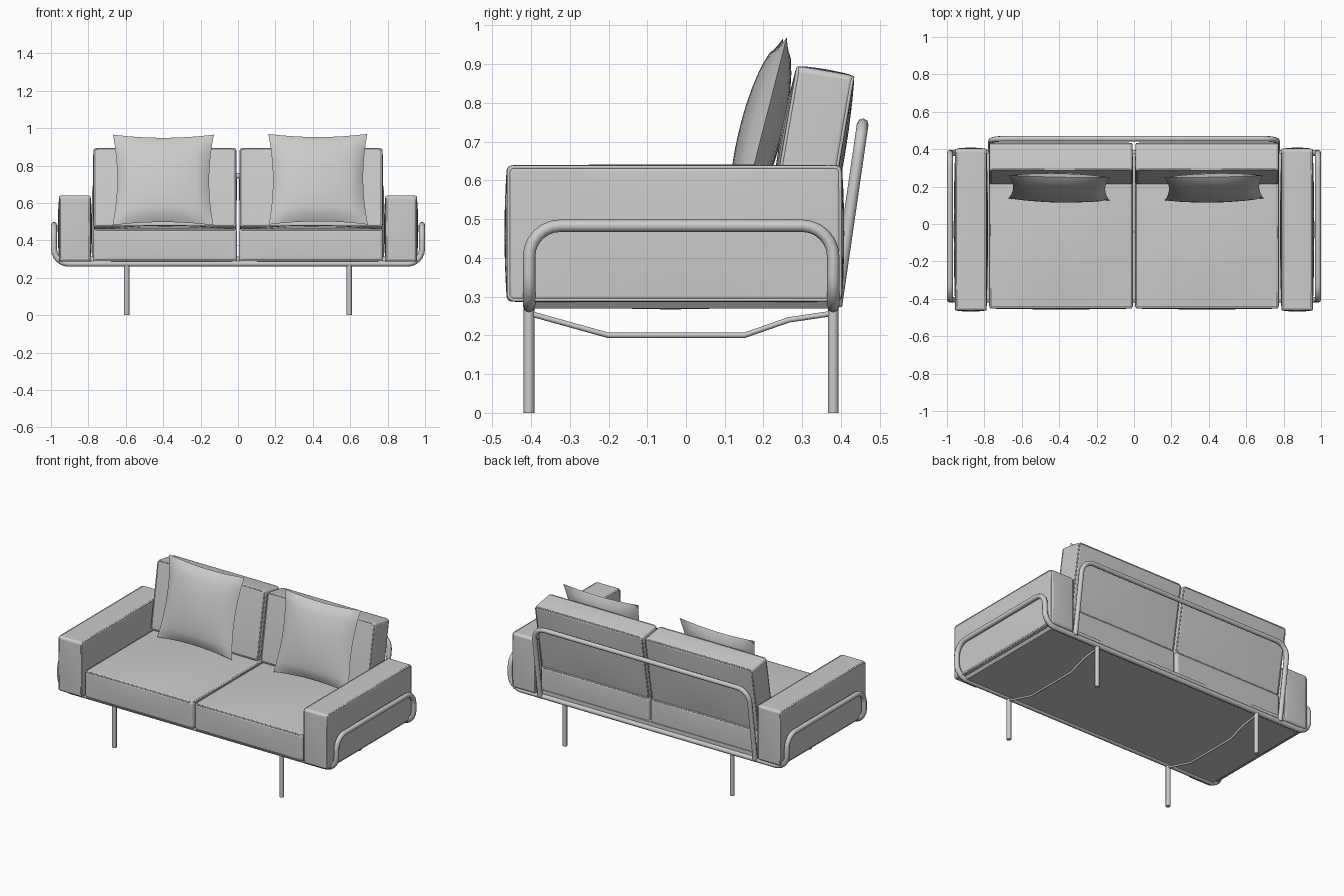
import bpy, bmesh
from mathutils import Vector, Matrix

cube = bpy.data.objects.get("Cube")
if cube:
    bpy.data.objects.remove(cube)


def activate(obj):
    bpy.ops.object.select_all(action='DESELECT')
    obj.select_set(True)
    bpy.context.view_layer.objects.active = obj


def add_mesh(name, bm, matrix=Matrix(), angle=0.6):
    mesh = bpy.data.meshes.new(name)
    bmesh.ops.recalc_face_normals(bm, faces=bm.faces)
    bm.to_mesh(mesh)
    bm.free()
    obj = bpy.data.objects.new(name, mesh)
    bpy.context.collection.objects.link(obj)
    obj.matrix_world = matrix
    activate(obj)
    bpy.ops.object.shade_smooth_by_angle(angle=angle)
    return obj


def fillet(points, radius, closed, steps=6):
    """Round the corners of a polyline."""
    pts = [Vector(p) for p in points]
    out = []
    for i, p in enumerate(pts):
        if radius == 0 or (not closed and i in (0, len(pts) - 1)):
            out.append(p)
            continue
        a = p + (pts[i - 1] - p).normalized() * radius
        b = p + (pts[(i + 1) % len(pts)] - p).normalized() * radius
        c, d = a.lerp(p, 0.55), b.lerp(p, 0.55)
        for k in range(steps + 1):
            t = k / steps
            u = 1 - t
            out.append(a * u**3 + c * 3 * u * u * t + d * 3 * u * t * t + b * t**3)
    return out


def tube(name, points, thickness, radius=0.0, closed=False, matrix=Matrix()):
    curve = bpy.data.curves.new(name, 'CURVE')
    curve.dimensions = '3D'
    curve.bevel_depth = thickness
    curve.bevel_resolution = 2
    curve.use_fill_caps = True
    path = fillet(points, radius, closed)
    spline = curve.splines.new('POLY')
    spline.points.add(len(path) - 1)
    for point, co in zip(spline.points, path):
        point.co = (*co, 1)
    spline.use_cyclic_u = closed
    obj = bpy.data.objects.new(name, curve)
    bpy.context.collection.objects.link(obj)
    obj.matrix_world = matrix
    activate(obj)
    bpy.ops.object.convert(target='MESH')
    bpy.ops.object.shade_smooth_by_angle(angle=0.8)


def cushion(name, size, centre, crown, thin, lean=0.0):
    """Soft box whose faces swell by crown, with piping around its two broad faces."""
    half = Vector(size) / 2
    matrix = Matrix.Translation(centre) @ Matrix.Rotation(lean, 4, 'X')
    bm = bmesh.new()
    bmesh.ops.create_cube(bm, size=2)
    bmesh.ops.subdivide_edges(bm, edges=bm.edges[:], cuts=5, use_grid_fill=True)
    for v in bm.verts:
        unit = v.co.copy()
        for axis in range(3):
            b, c = unit[(axis + 1) % 3], unit[(axis + 2) % 3]
            swell = crown[axis] * (1 - b * b) * (1 - c * c)
            v.co[axis] = unit[axis] * (half[axis] + swell)
    obj = add_mesh(name, bm, matrix)
    bevel = obj.modifiers.new("soft_edges", 'BEVEL')
    bevel.width = 0.014
    bevel.segments = 3
    bevel.limit_method = 'ANGLE'
    bevel.angle_limit = 0.9

    p, q = [axis for axis in range(3) if axis != thin]
    for side in (-1, 1):
        loop = []
        for a, b in ((-1, -1), (1, -1), (1, 1), (-1, 1)):
            corner = Vector()
            corner[thin] = side * (half[thin] - 0.005)
            corner[p] = a * (half[p] - 0.005)
            corner[q] = b * (half[q] - 0.005)
            loop.append(corner)
        tube(name + "_piping", loop, 0.005, 0.015, True, matrix)


def pillow(name, centre, width, height, depth, lean, yaw):
    """Scatter pillow with pinched corners and a thin seam."""
    bm = bmesh.new()
    for side in (-1, 1):
        grid = bmesh.ops.create_grid(bm, x_segments=14, y_segments=14, size=1)
        for v in grid["verts"]:
            u, w = v.co.x, v.co.y
            swell = max(0, (1 - u * u) * (1 - w * w)) ** 0.5
            v.co = (u * width / 2 * (1 - 0.09 * (1 - w * w)),
                    side * depth / 2 * swell,
                    w * height / 2 * (1 - 0.07 * (1 - u * u)))
    bmesh.ops.remove_doubles(bm, verts=bm.verts, dist=0.0005)
    matrix = (Matrix.Translation(centre) @ Matrix.Rotation(yaw, 4, 'Z')
              @ Matrix.Rotation(lean, 4, 'X'))
    add_mesh(name, bm, matrix, 1.0)


# Main tubular frame: long rails that turn up and wrap both arms
FRONT, BACK, RAIL, HOOP, END = -0.405, 0.38, 0.275, 0.483, 0.984
tube("base_frame", [
    (-END, FRONT, RAIL), (END, FRONT, RAIL), (END, FRONT, HOOP), (END, BACK, HOOP),
    (END, BACK, RAIL), (-END, BACK, RAIL), (-END, BACK, HOOP), (-END, FRONT, HOOP),
], 0.016, 0.08, True)

# Leaning back hoop
tube("back_frame", [(-0.765, 0.388, RAIL), (-0.765, 0.456, 0.745),
                    (0.765, 0.456, 0.745), (0.765, 0.388, RAIL)], 0.015, 0.08)

# Base tray with turned-up ends
bm = bmesh.new()
outline = [(-0.955, 0.315), (-0.92, 0.27), (0.92, 0.27), (0.955, 0.315)]
face = bm.faces.new([bm.verts.new((x, FRONT, z)) for x, z in outline])
sweep = bmesh.ops.extrude_face_region(bm, geom=[face])
bmesh.ops.translate(bm, vec=(0, BACK - FRONT, 0),
                    verts=[g for g in sweep["geom"] if isinstance(g, bmesh.types.BMVert)])
add_mesh("base_tray", bm)

for side, label in ((1, "left"), (-1, "right")):
    # Legs and the bent brace between them
    x = side * 0.595
    for y, end in ((FRONT, "front"), (BACK, "back")):
        tube(f"{label}_{end}_leg", [(x, y, 0), (x, y, RAIL)], 0.014)
    tube(f"{label}_brace", [(x, FRONT, 0.257), (x, -0.2, 0.2), (x, 0.15, 0.2),
                            (x, 0.265, 0.24), (x, BACK, 0.257)], 0.007)

    # Upholstery
    cushion(f"{label}_arm", (0.168, 0.865, 0.352), (side * 0.872, -0.03, 0.463),
            (0.008, 0.006, 0.002), 0)
    cushion(f"{label}_seat", (0.768, 0.825, 0.172), (side * 0.39, -0.04, 0.375),
            (0.002, 0.004, 0.022), 2)
    cushion(f"{label}_back", (0.765, 0.152, 0.43), (side * 0.391, 0.324, 0.671),
            (0.002, 0.01, 0.004), 1, -0.17)

# Scatter pillows
pillow("left_pillow", (0.428, 0.193, 0.727), 0.53, 0.5, 0.11, -0.25, 0.02)
pillow("right_pillow", (-0.4, 0.193, 0.723), 0.54, 0.5, 0.11, -0.25, -0.02)
